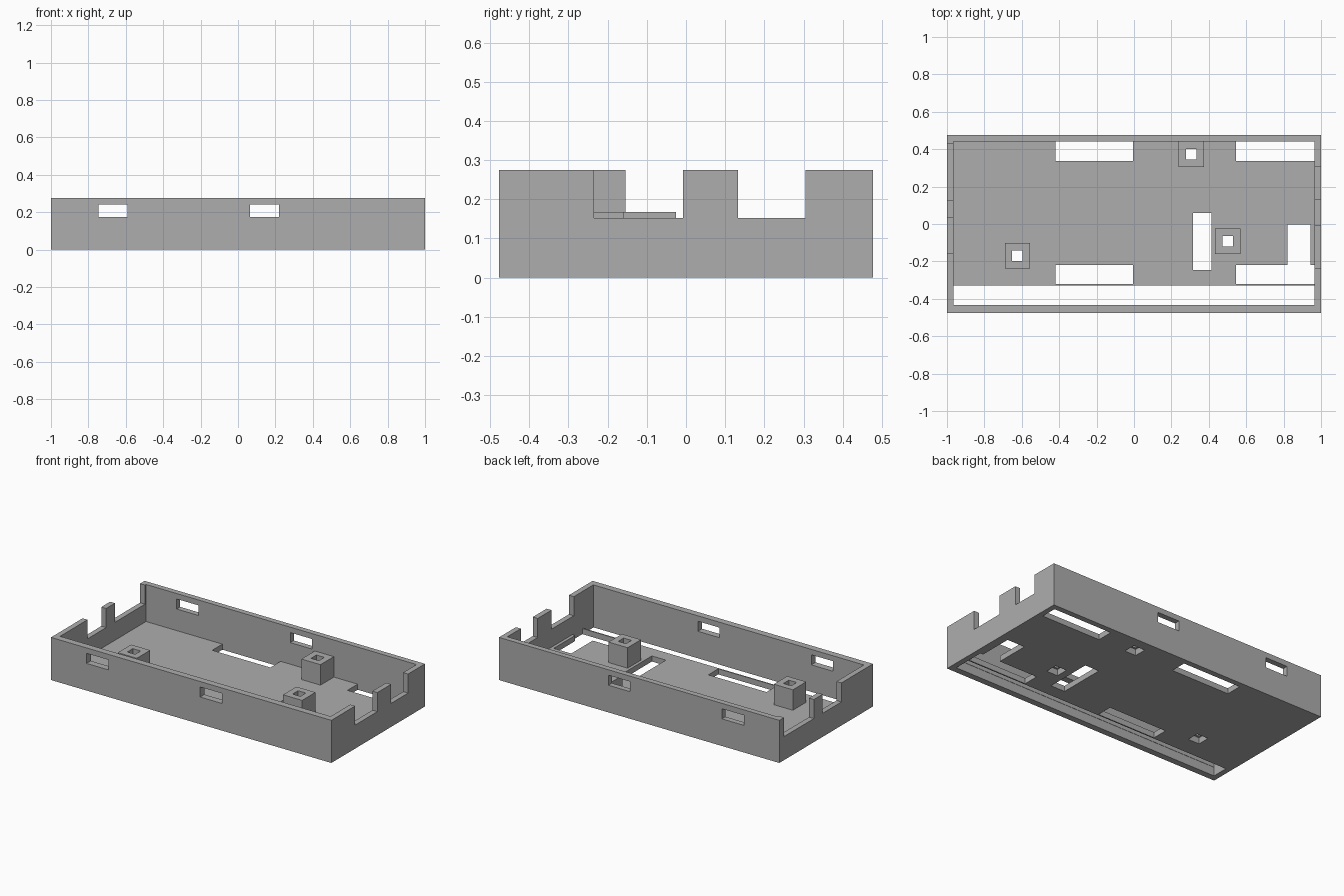
import bpy
import bmesh
from mathutils import Matrix, Vector

cube = bpy.data.objects.get("Cube")
if cube:
    bpy.data.objects.remove(cube, do_unlink=True)

# Single plain grey
grey = bpy.data.materials.new("plain_grey")
grey.use_nodes = True
colour = (0.42, 0.42, 0.42, 1)
grey.diffuse_color = colour
grey.node_tree.nodes["Principled BSDF"].inputs["Base Color"].default_value = colour

W, D, H = 1.0, 0.477, 0.275     # half width, half depth, height
INNER_X, FRONT, BACK = 0.965, -0.434, 0.441
FLOOR, POST_TOP, SILL = 0.036, 0.168, 0.152


def box(name, x, y, z):
    """Box from (low, high) pairs along each axis."""
    lo, hi = (Vector(v) for v in zip(x, y, z))
    bm = bmesh.new()
    bmesh.ops.create_cube(bm, size=1, matrix=Matrix.Translation((lo + hi) / 2)
                          @ Matrix.Diagonal((*(hi - lo), 1)))
    mesh = bpy.data.meshes.new(name)
    bm.to_mesh(mesh)
    bm.free()
    mesh.materials.append(grey)
    obj = bpy.data.objects.new(name, mesh)
    bpy.context.collection.objects.link(obj)
    return obj


def combine(target, x, y, z, operation="DIFFERENCE"):
    """Cut a box out of the target, or fuse one onto it."""
    tool = box("cutter", x, y, z)
    tool.hide_render = True
    mod = target.modifiers.new("boolean", "BOOLEAN")
    mod.operation, mod.solver, mod.object = operation, "EXACT", tool
    bpy.context.view_layer.objects.active = target
    bpy.ops.object.modifier_apply(modifier=mod.name)
    bpy.data.objects.remove(tool, do_unlink=True)


# Open tray
case = box("case_tray", (-W, W), (-D, D), (0, H))
combine(case, (-INNER_X, INNER_X), (FRONT, BACK), (FLOOR, 1))

# Openings through the floor
through = (-1, FLOOR + 0.02)
floor_openings = [
    ((-INNER_X, INNER_X), (FRONT - 0.002, -0.33)),   # long front gap
    ((0.315, 0.415), (-0.245, 0.06)),                # cross slot
    ((0.82, 0.945), (-0.25, -0.002)),                # end slot
]
for xs in ((-0.42, -0.005), (0.545, INNER_X)):       # vents, front and back
    floor_openings += [(xs, (-0.322, -0.22)), (xs, (0.337, BACK))]
for xs, ys in floor_openings:
    combine(case, xs, ys, through)

# Clip windows through both long walls
for x in (-0.668, 0.142):
    combine(case, (x - 0.078, x + 0.078), (-1, 1), (0.175, 0.24))

# Connector notches in the end walls
for side, ys in ((1, (-0.235, -0.008)), (1, (0.133, 0.305)),
                 (-1, (-0.155, 0.035)), (-1, (0.125, 0.43))):
    combine(case, sorted((side * 0.95, side * 1.1)), ys, (SILL, 1))

# Square screw posts with a bore and a recess underneath
for x, y in ((-0.623, -0.17), (0.502, -0.093), (0.307, 0.373)):
    def around(r):
        return (x - r, x + r), (y - r, y + r)
    combine(case, *around(0.068), (FLOOR - 0.01, POST_TOP), "UNION")
    combine(case, *around(0.028), (-1, 1))
    combine(case, *around(0.04), (-1, 0.04))
